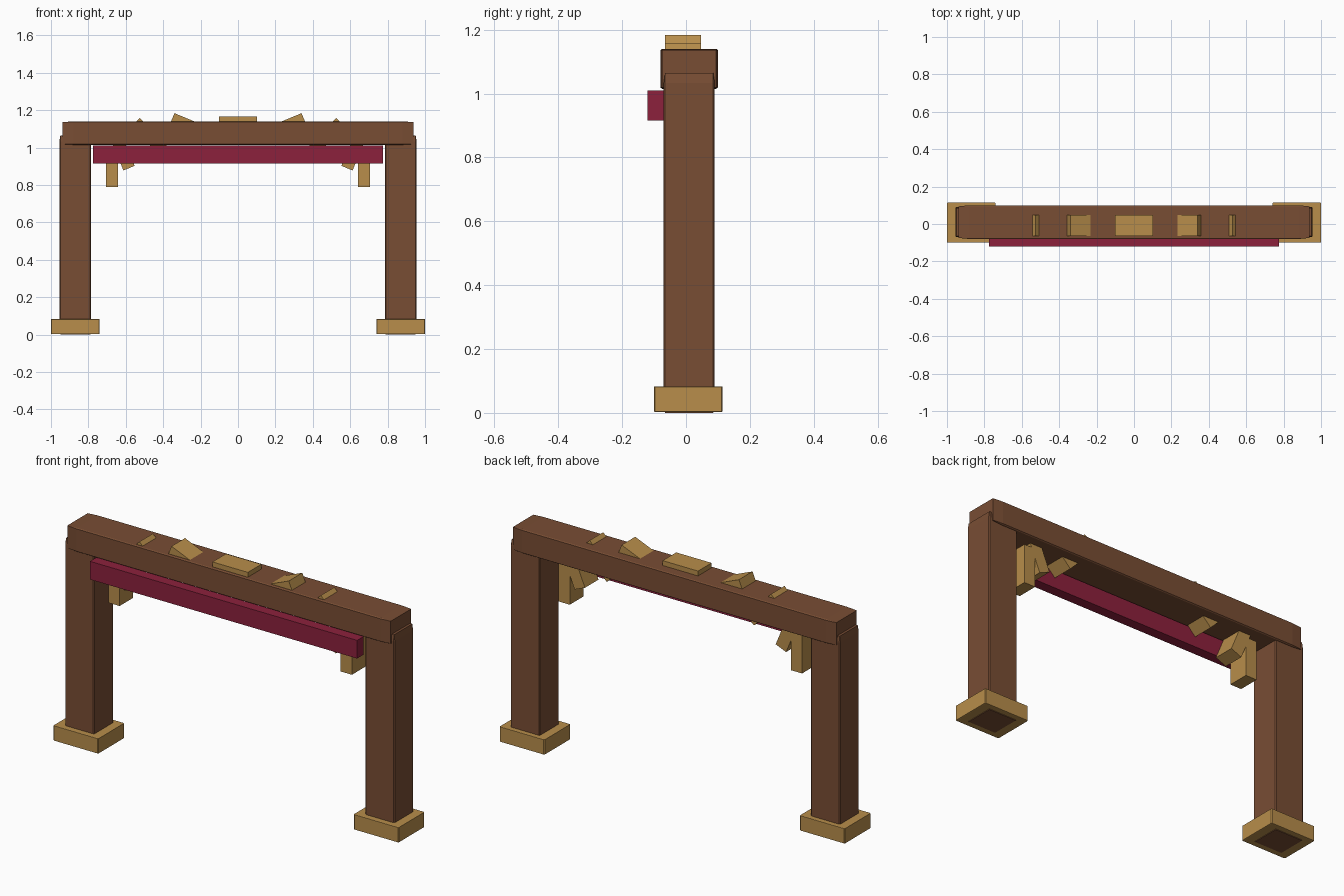
import bpy, bmesh, math
from mathutils import Matrix, Vector

if "Cube" in bpy.data.objects:
    bpy.data.objects.remove(bpy.data.objects["Cube"], do_unlink=True)


def material(name, rgb):
    mat = bpy.data.materials.new(name)
    mat.use_nodes = True
    mat.diffuse_color = (*rgb, 1)
    mat.node_tree.nodes["Principled BSDF"].inputs["Base Color"].default_value = (*rgb, 1)
    return mat


brown = material("brown wood", (0.19, 0.075, 0.034))
gold = material("golden trim", (0.48, 0.27, 0.07))
red = material("crimson", (0.265, 0.015, 0.046))


def block(name, low, high, mat, bevel=0.0, tilt=0.0):
    """Box between two corners; the bevel stretches with the box, tilt turns it about y."""
    low, high = Vector(low), Vector(high)
    bm = bmesh.new()
    bmesh.ops.create_cube(bm, size=1)
    if bevel:
        bmesh.ops.bevel(bm, geom=bm.edges[:], offset=bevel, segments=1,
                        profile=0.5, affect='EDGES')
    bm.transform(Matrix.Rotation(tilt, 4, 'Y') @ Matrix.Diagonal((*(high - low), 1)))
    mesh = bpy.data.meshes.new(name)
    bm.to_mesh(mesh)
    bm.free()
    mesh.materials.append(mat)
    obj = bpy.data.objects.new(name, mesh)
    obj.location = (low + high) / 2
    bpy.context.collection.objects.link(obj)
    return obj


# Posts and footings
for side, s in (("left", 1), ("right", -1)):
    x = 0.87 * s
    block(side + "_post", (x - 0.085, -0.07, 0), (x + 0.085, 0.09, 1.065), brown, 0.03)
    block(side + "_footing", (x - 0.13, -0.1, 0.003), (x + 0.13, 0.115, 0.083), gold, 0.015)

# Crossbeam and front rail
block("crossbeam", (-0.937, -0.08, 1.015), (0.937, 0.1, 1.14), brown, 0.03)
block("front_rail", (-0.774, -0.12, 0.915), (0.774, -0.066, 1.01), red)

# Arch of tilted blocks running through the beam
RADIUS_X, RADIUS_Z, SPRING_Z = 0.673, 0.24, 0.893
HALF = Vector((0.1025, 0.056, 0.0325))
for i in range(-4, 5):
    angle = i * math.pi / 8
    centre = Vector((RADIUS_X * math.sin(angle), -0.009,
                     SPRING_Z + RADIUS_Z * math.cos(angle)))
    block(f"arch_block_{i + 5}", centre - HALF, centre + HALF, gold, tilt=-angle)
